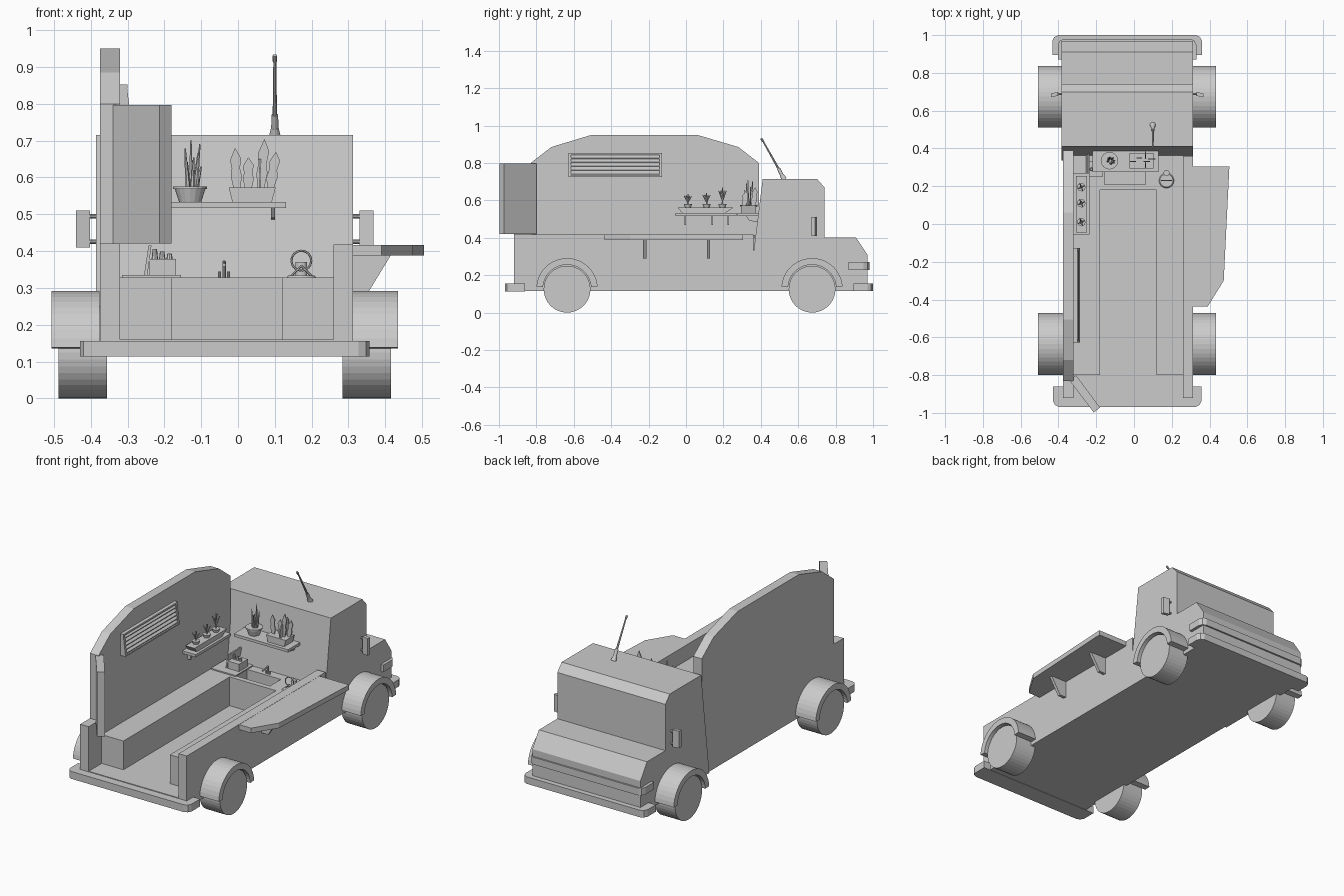
import bpy, bmesh, math
from mathutils import Vector, Matrix

grey = bpy.data.materials.new("plain grey")
grey.diffuse_color = (0.6, 0.6, 0.6, 1)
CX = -0.036  # centre line of the vehicle body


def finish(name, bm):
    bmesh.ops.recalc_face_normals(bm, faces=bm.faces)
    me = bpy.data.meshes.new(name)
    bm.to_mesh(me)
    bm.free()
    me.materials.append(grey)
    ob = bpy.data.objects.new(name, me)
    bpy.context.collection.objects.link(ob)
    return ob


def prism(name, pts, axis, a, b):
    """Extrude a closed 2D outline along an axis from a to b."""
    put = {'x': lambda p, t: (t, p[0], p[1]),
           'y': lambda p, t: (p[0], t, p[1]),
           'z': lambda p, t: (p[0], p[1], t)}[axis]
    bm = bmesh.new()
    lo = [bm.verts.new(put(p, a)) for p in pts]
    hi = [bm.verts.new(put(p, b)) for p in pts]
    bm.faces.new(lo)
    bm.faces.new(hi)
    n = len(pts)
    for i in range(n):
        bm.faces.new((lo[i], lo[(i + 1) % n], hi[(i + 1) % n], hi[i]))
    return finish(name, bm)


def box(name, x0, x1, y0, y1, z0, z1):
    return prism(name, [(x0, y0), (x1, y0), (x1, y1), (x0, y1)], 'z', z0, z1)


def rod(name, p, q, r1, r2=None, seg=10):
    """Cylinder or cone between two points."""
    p, q = Vector(p), Vector(q)
    d = q - p
    bm = bmesh.new()
    m = Matrix.Translation((p + q) / 2) @ d.to_track_quat('Z', 'Y').to_matrix().to_4x4()
    bmesh.ops.create_cone(bm, cap_ends=True, segments=seg, radius1=r1,
                          radius2=r1 if r2 is None else r2, depth=d.length, matrix=m)
    return finish(name, bm)


def leaf(name, x, y, z, h, w, lean=0.0, axis='x'):
    """Thin wavy plant blade."""
    prof = [(-.3, 0), (-.5, .3), (-.38, .5), (-.5, .7), (0, 1), (.5, .75), (.36, .5), (.5, .3), (.3, 0)]
    c = x if axis == 'x' else y
    t = y if axis == 'x' else x
    pts = [(c + u * w + lean * v, z + v * h) for u, v in prof]
    return prism(name, pts, 'y' if axis == 'x' else 'x', t - .003, t + .003)


# cab with hood
prism("cab", [(.335, .115), (.41, .715), (.70, .715), (.74, .67), (.74, .40), (.91, .40),
              (.97, .31), (.97, .115)], 'x', -.385, .313)

# floor and side walls
box("floor", -.37, .31, -.92, .40, .115, .16)
prism("tall_left_wall", [(-.92, .115), (-.92, .42), (-.83, .42), (-.83, .80), (-.72, .885), (-.505, .95),
                         (.06, .95), (.28, .885), (.39, .80), (.39, .115)], 'x', -.375, -.32)
box("low_right_wall", .26, .313, -.92, .36, .115, .418)

# rear door swung open
prism("rear_door", [(-.34, -.83), (-.213, -.998), (-.18, -.972), (-.307, -.80)], 'z', .42, .797)


# bumpers with clipped corners
def bumper(name, half, y_in, y_out, z0, z1):
    s = 1 if y_out > y_in else -1
    right = [(half, y_in), (half, y_out - s * .03), (half - .01, y_out - s * .01), (half - .03, y_out)]
    pts = [(CX + x, y) for x, y in right] + [(CX - x, y) for x, y in reversed(right)]
    prism(name, pts, 'z', z0, z1)


bumper("rear_bumper", .393, -.86, -.968, .113, .156)
bumper("front_bumper", .396, .895, 1.0, .115, .156)
bumper("grille_bar", .366, .87, .98, .228, .27)

# wheels and fenders
for y, end in ((-.636, "rear"), (.674, "front")):
    for s, side in ((-1, "left"), (1, "right")):
        rod(f"{end}_{side}_wheel", (CX + s * .32, y, .125), (CX + s * .452, y, .125), .125, seg=40)
        arch = [math.radians(4 + 172 * i / 20) for i in range(21)]
        pts = [(y + .164 * math.cos(a), .127 + .164 * math.sin(a)) for a in arch]
        pts += [(y + .129 * math.cos(a), .127 + .129 * math.sin(a)) for a in reversed(arch)]
        prism(f"{end}_{side}_fender", pts, 'x', CX + s * .34, CX + s * .471)

# serving counter on brackets
prism("serving_counter", [(.30, .305), (.505, .305), (.475, -.30), (.39, -.437), (.30, -.437)], 'z', .388, .417)
for y in (-.22, .12):
    prism("counter_bracket", [(.31, .39), (.416, .39), (.355, .29), (.31, .29)], 'y', y - .009, y + .009)

# benches, kitchen counter built round a sink
box("left_bench", -.32, -.18, -.80, .37, .16, .328)
box("right_bench", .12, .26, -.80, .37, .16, .328)
box("kitchen_front", -.18, .12, .18, .21, .16, .328)
box("kitchen_back", -.18, .12, .31, .37, .16, .328)
box("kitchen_left", -.18, -.16, .21, .31, .16, .328)
box("kitchen_right", .06, .12, .21, .31, .16, .328)
box("sink_bottom", -.16, .06, .21, .31, .16, .25)
rod("tap_stem", (-.038, .33, .328), (-.038, .33, .372), .005)
rod("tap_spout", (-.038, .33, .37), (-.038, .28, .362), .005)
for s in (-1, 1):
    rod("tap_handle", (-.038 + s * .012, .33, .328), (-.038 + s * .012, .33, .345), .004)

# wall shelves and hooks
box("cab_shelf", -.22, .13, .275, .395, .517, .533)
prism("cab_shelf_bracket", [(.32, .517), (.39, .517), (.385, .485), (.34, .49)], 'x', .09, .10)
box("left_shelf", -.322, -.235, -.055, .27, .517, .533)
prism("plant_tray", [(-.022, .533), (.21, .533), (.255, .562), (-.045, .562)], 'x', -.308, -.25)
for y in (-.005, .14, .225):
    box("shelf_hook", -.322, -.30, y - .004, y + .004, .467, .517)

# louvred vent
prism("vent_frame", [(-.322, .85), (-.302, .85), (-.292, .725), (-.322, .725)], 'x', 0, .001).hide_render = True
bpy.data.objects.remove(bpy.data.objects["vent_frame"])
vent = [(-.322, .852), (-.302, .85), (-.287, .725), (-.322, .725)]
for y in (-.628, -.142):
    prism("vent_side", vent, 'y', y, y + .014)
box("vent_top", -.322, -.30, -.628, -.128, .842, .852)
box("vent_bottom", -.322, -.287, -.628, -.128, .725, .733)
for i in range(5):
    z = .738 + i * .021
    x = -.289 - i * .003
    prism("vent_slat", [(x, z), (x, z + .004), (x - .022, z + .022), (x - .022, z + .018)], 'y', -.615, -.14)

# mirrors on twin struts
for s in (-1, 1):
    mx = CX + s * .385
    prism("mirror", [(mx - .019, .675 + s * .004), (mx + .019, .675 - s * .004),
                     (mx + .019, .695 - s * .004), (mx - .019, .695 + s * .004)], 'z', .41, .51)
    for z in (.425, .495):
        rod("mirror_strut", (CX + s * .34, .69, z), (mx, .685, z), .006)

# aerial
rod("aerial_base", (.10, .525, .712), (.10, .512, .735), .016, .010, 12)
rod("aerial_socket", (.10, .515, .73), (.10, .495, .77), .010, .009, 12)
rod("aerial_mast", (.10, .497, .765), (.10, .41, .92), .006, .004, 8)
rod("aerial_tip", (.10, .412, .915), (.10, .402, .931), .006, .006, 8)

# bowl with spiky plant
rod("bowl", (-.13, .335, .533), (-.13, .335, .57), .03, .042, 16)
rod("bowl_rim", (-.13, .335, .568), (-.13, .335, .576), .046, .046, 16)
for i in range(7):
    a = i * 2.4
    rod("bowl_spike", (-.125 + .012 * math.cos(a), .335 + .012 * math.sin(a), .572),
        (-.122 + .022 * math.cos(a), .335 + .022 * math.sin(a), .63 + .012 * i), .007, .002, 6)

# planter box with tall leaves
prism("planter", [(-.015, .533), (.092, .533), (.102, .572), (-.025, .572)], 'y', .295, .375)
for x, y, h, lean in ((-.003, .33, .11, -.005), (.028, .35, .085, 0), (.062, .33, .135, .01), (.088, .345, .10, .015)):
    leaf("tall_leaf", x, y, .57, h, .03, lean)
for y, h in ((.31, .08), (.36, .10)):
    leaf("cross_leaf", .06, y, .57, h, .03, .01, 'y')

# small pots on the left shelf
for y, h in ((.01, .055), (.11, .06), (.195, .09)):
    rod("small_pot", (-.279, y, .555), (-.279, y, .58), .014, .022, 12)
    rod("plant_stem", (-.279, y, .578), (-.279, y, .578 + h), .004, .003, 6)
    for k in range(4):
        a = k * math.pi / 2 + .4
        rod("plant_leaf", (-.279, y, .58 + h * .25), (-.279 + .02 * math.cos(a), y + .022 * math.sin(a), .58 + h * .8),
            .006, .002, 6)

# crate, leaning board and chopping board on the counter
box("chopping_board", -.315, -.155, .20, .36, .328, .335)
prism("leaning_board", [(-.255, .335), (-.246, .335), (-.235, .415), (-.243, .415)], 'y', .25, .37)
box("crate", -.24, -.168, .25, .33, .335, .378)
for i in range(3):
    rod("crate_jar", (-.226 + i * .02, .29, .376), (-.226 + i * .02, .29, .405 - .006 * i), .009, .006, 8)

# ring stand on the right bench
rod("ring_dish", (.172, .23, .328), (.172, .23, .334), .04, .035, 16)
ring = [(.172 + .027 * math.cos(i * math.pi / 8), .23, .374 + .027 * math.sin(i * math.pi / 8)) for i in range(16)]
for i in range(16):
    rod("ring_part", ring[i], ring[(i + 1) % 16], .003, seg=6)
for s in (-1, 1):
    rod("ring_leg", (.172 + s * .03, .23, .33), (.172, .23, .36), .003, seg=6)
rod("ring_jar", (.172, .27, .328), (.172, .27, .37), .016, seg=12)
